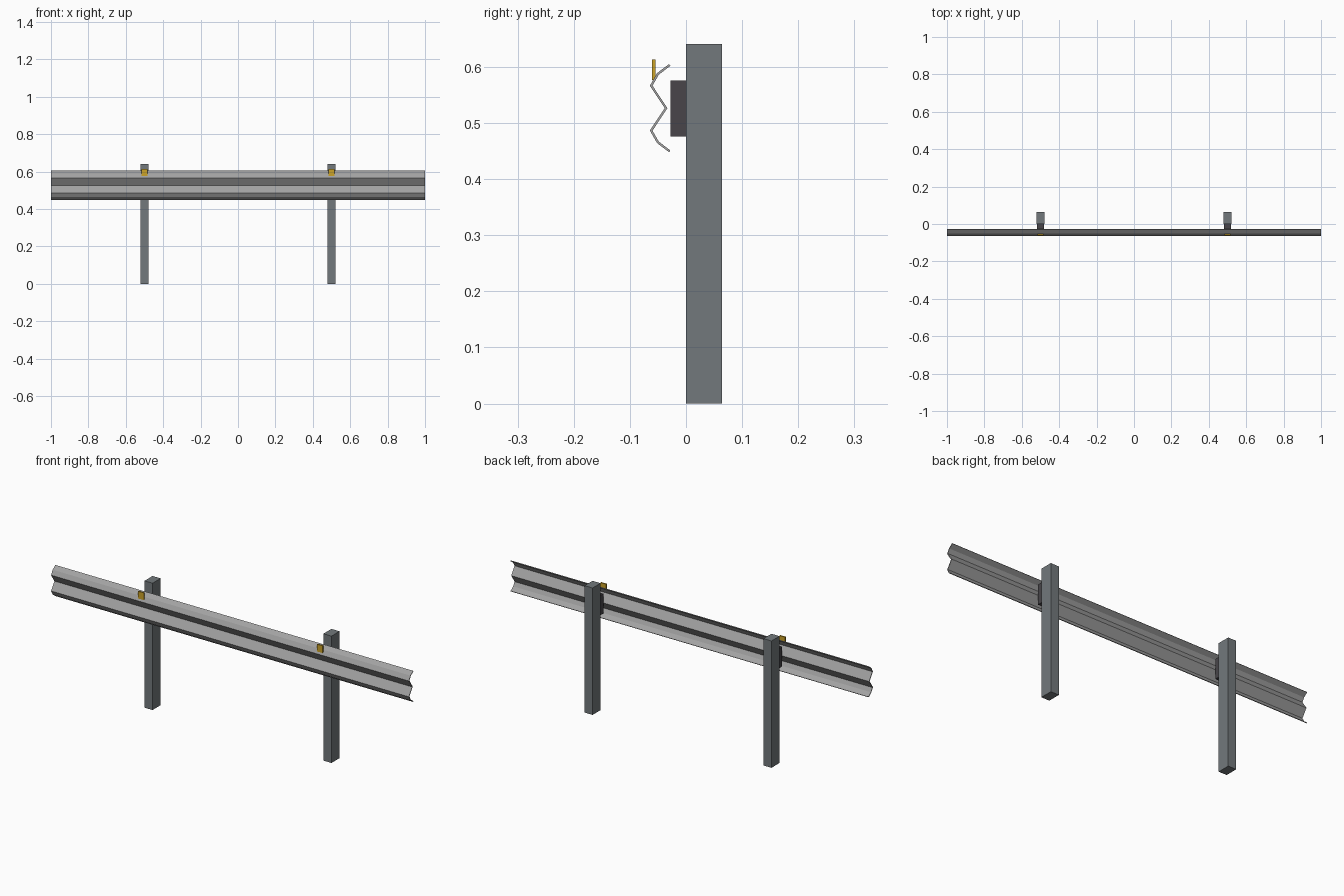
import bpy
import bmesh
from mathutils import Vector

if "Cube" in bpy.data.objects:
    bpy.data.objects.remove(bpy.data.objects["Cube"], do_unlink=True)


def material(name, rgb):
    mat = bpy.data.materials.new(name)
    mat.use_nodes = True
    color = (*rgb, 1)
    mat.diffuse_color = color
    mat.node_tree.nodes["Principled BSDF"].inputs["Base Color"].default_value = color
    return mat


post_grey = material("post grey", (0.17, 0.19, 0.20))
rail_grey = material("galvanised grey", (0.36, 0.36, 0.36))
block_grey = material("dark block grey", (0.065, 0.06, 0.068))
amber = material("reflector amber", (0.60, 0.36, 0.02))


def add_mesh(name, bm, mat):
    bmesh.ops.recalc_face_normals(bm, faces=bm.faces)
    mesh = bpy.data.meshes.new(name)
    bm.to_mesh(mesh)
    bm.free()
    mesh.materials.append(mat)
    obj = bpy.data.objects.new(name, mesh)
    bpy.context.collection.objects.link(obj)
    return obj


def box(name, low, high, mat):
    low, high = Vector(low), Vector(high)
    bm = bmesh.new()
    bmesh.ops.create_cube(bm, size=1)
    bmesh.ops.scale(bm, vec=high - low, verts=bm.verts)
    bmesh.ops.translate(bm, vec=(low + high) / 2, verts=bm.verts)
    return add_mesh(name, bm, mat)


# W-shaped rail: half profile mirrored about the valley, swept along x
valley_z = 0.5265
half = [(-0.029, 0.077), (-0.050, 0.061), (-0.062, 0.040), (-0.0355, 0)]
profile = [(y, valley_z + h) for y, h in half]
profile += [(y, valley_z - h) for y, h in reversed(half[:-1])]
bm = bmesh.new()
verts = [bm.verts.new((-1, y, z)) for y, z in profile]
edges = [bm.edges.new(pair) for pair in zip(verts, verts[1:])]
swept = bmesh.ops.extrude_edge_only(bm, edges=edges)["geom"]
bmesh.ops.translate(bm, vec=(2, 0, 0),
                    verts=[g for g in swept if isinstance(g, bmesh.types.BMVert)])
rail = add_mesh("guard_rail", bm, rail_grey)
sheet = rail.modifiers.new("sheet thickness", 'SOLIDIFY')
sheet.thickness = 0.004
sheet.offset = 0
sheet.use_even_offset = True

# Post, spacer block and reflector on each side
for side, x in (("right", -0.5), ("left", 0.5)):
    box(f"{side}_post", (x - 0.0225, 0, 0), (x + 0.0225, 0.064, 0.641), post_grey)
    box(f"{side}_spacer_block", (x - 0.018, -0.028, 0.476),
        (x + 0.018, 0, 0.576), block_grey)
    box(f"{side}_reflector", (x - 0.016, -0.061, 0.577),
        (x + 0.016, -0.054, 0.613), amber)
